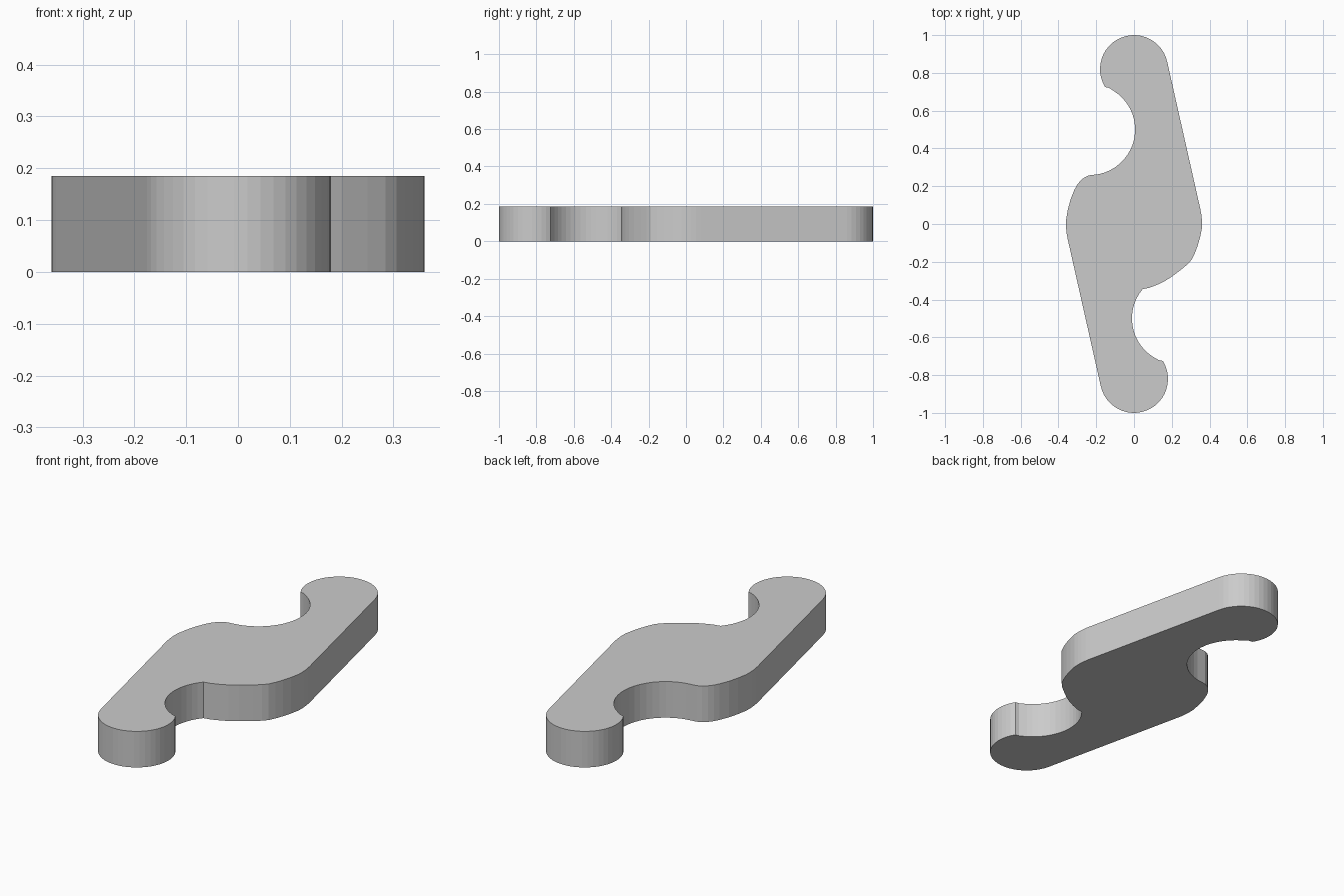
import bpy, bmesh
from math import radians, cos, sin

if "Cube" in bpy.data.objects:
    bpy.data.objects.remove(bpy.data.objects["Cube"])

HEIGHT = 0.185


def arc(cx, cy, r, a0, a1, n):
    """Points along an arc, angles in degrees."""
    return [(cx + r * cos(radians(a0 + (a1 - a0) * i / n)),
             cy + r * sin(radians(a0 + (a1 - a0) * i / n))) for i in range(n + 1)]


TILT = 12.7  # normal of the straight flanks

# Rounded top end, concave notch, then the soft left shoulder
outline = arc(0, 0.82, 0.18, TILT, 212, 24)
outline += [(-0.132, 0.721)]
outline += arc(-0.235, 0.5, 0.241, 57, -78, 18)
outline += [(-0.24, 0.257), (-0.264, 0.246), (-0.285, 0.228), (-0.302, 0.206),
            (-0.316, 0.180), (-0.336, 0.130), (-0.350, 0.077)]
outline += arc(0, 0, 0.36, 176, 180 + TILT, 4)

# Rounded bottom end, opposite notch, then the broader right belly
outline += arc(0, -0.82, 0.18, 180 + TILT, 392, 24)
outline += [(0.132, -0.721)]
outline += arc(0.23, -0.5, 0.241, 237, 140, 14)
outline += [(0.08, -0.338), (0.12, -0.323), (0.16, -0.304), (0.20, -0.279),
            (0.25, -0.241), (0.285, -0.212), (0.306, -0.188), (0.322, -0.155),
            (0.337, -0.115), (0.350, -0.070)]
outline += arc(0, 0, 0.36, -4, TILT, 4)

# Extrude the outline into a flat plate
bm = bmesh.new()
base = bm.faces.new([bm.verts.new((x, y, 0)) for x, y in outline])
top = bmesh.ops.extrude_face_region(bm, geom=[base], use_keep_orig=True)
bmesh.ops.translate(bm, vec=(0, 0, HEIGHT),
                    verts=[v for v in top["geom"] if isinstance(v, bmesh.types.BMVert)])
bmesh.ops.recalc_face_normals(bm, faces=bm.faces)
mesh = bpy.data.meshes.new("curved_plate")
bm.to_mesh(mesh)
bm.free()
plate = bpy.data.objects.new("curved_plate", mesh)
bpy.context.collection.objects.link(plate)
